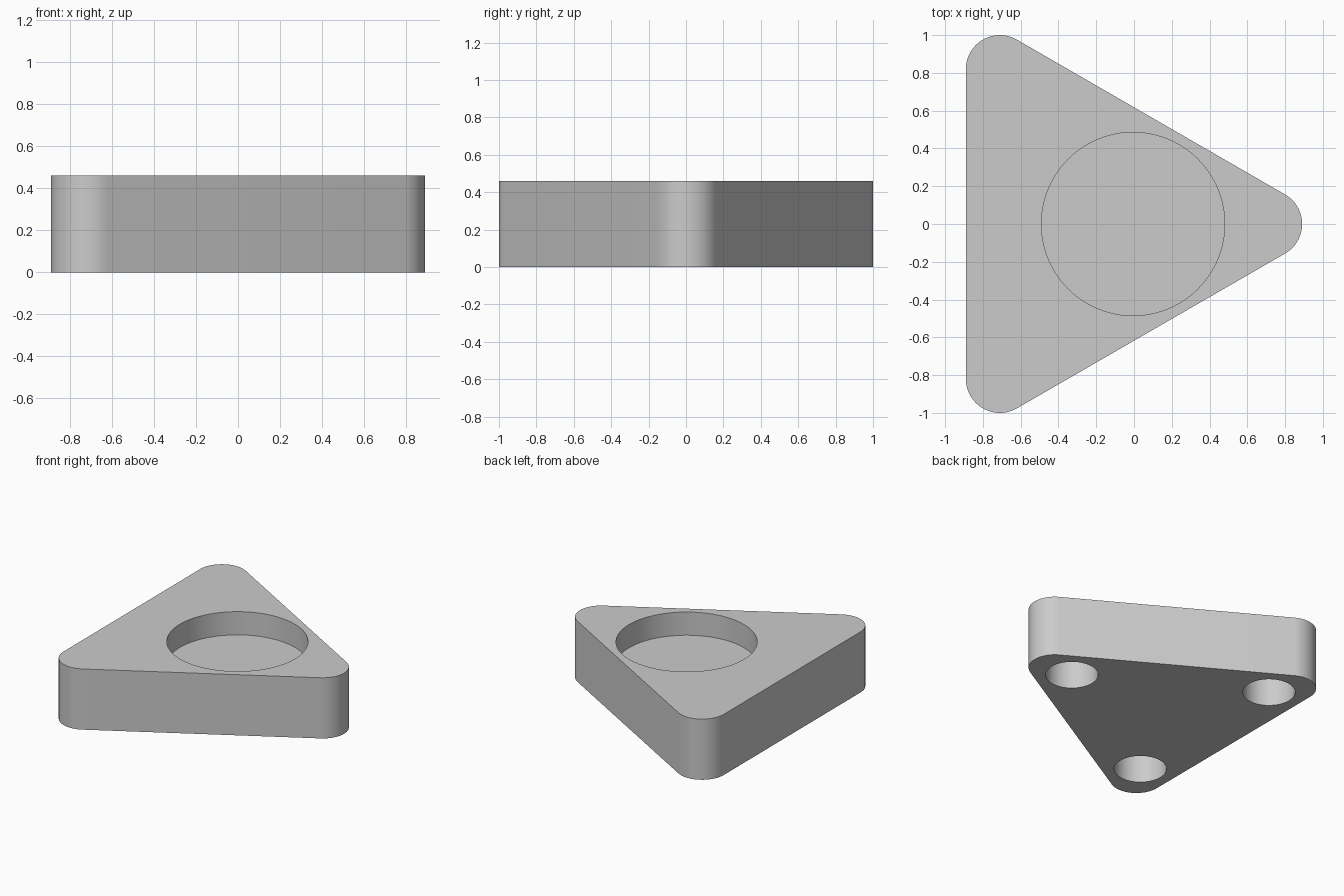
import bpy
import bmesh
from math import cos, sin, pi, radians, sqrt
from mathutils import Vector

default = bpy.data.objects.get("Cube")
if default:
    bpy.data.objects.remove(default, do_unlink=True)

HEIGHT = 0.46
CORNER_R = 0.18
REACH = 2 * (1 - CORNER_R) / sqrt(3)      # centroid to each corner centre
CENTROID = Vector((REACH / 2 - 0.71, 0))
ANGLES = [radians(a) for a in (0, 120, 240)]

grey = bpy.data.materials.new("plain grey")
grey.use_nodes = True
colour = (0.6, 0.6, 0.6, 1)
grey.diffuse_color = colour
grey.node_tree.nodes["Principled BSDF"].inputs["Base Color"].default_value = colour


def polar(angle, radius):
    return Vector((cos(angle), sin(angle))) * radius


def prism(name, outline, z0, z1):
    """Extrude a flat counter-clockwise outline from z0 to z1."""
    bm = bmesh.new()
    base = bm.faces.new([bm.verts.new((p.x, p.y, z0)) for p in outline])
    ext = bmesh.ops.extrude_face_region(bm, geom=[base])["geom"]
    top = [v for v in ext if isinstance(v, bmesh.types.BMVert)]
    bmesh.ops.translate(bm, verts=top, vec=(0, 0, z1 - z0))
    bmesh.ops.recalc_face_normals(bm, faces=bm.faces)
    mesh = bpy.data.meshes.new(name)
    bm.to_mesh(mesh)
    bm.free()
    mesh.materials.append(grey)
    obj = bpy.data.objects.new(name, mesh)
    bpy.context.collection.objects.link(obj)
    return obj


def circle(centre, radius, steps):
    return [centre + polar(2 * pi * i / steps, radius) for i in range(steps)]


# Rounded triangular block
outline = []
for a in ANGLES:
    centre = CENTROID + polar(a, REACH)
    outline += [centre + polar(a + radians(-60 + 5 * i), CORNER_R) for i in range(25)]
block = prism("triangular_block", outline, 0, HEIGHT)

# Cutters: round recess in the top, three round sockets underneath
cutters = [prism("recess_cutter", circle(Vector((-0.005, 0)), 0.485, 96),
                 HEIGHT - 0.176, HEIGHT + 0.1)]
for a in ANGLES:
    centre = CENTROID + polar(a, REACH - 0.153)
    cutters.append(prism("socket_cutter", circle(centre, 0.18, 64), -0.1, 0.23))

bpy.ops.object.select_all(action="DESELECT")
bpy.context.view_layer.objects.active = block
block.select_set(True)
for cutter in cutters:
    cutter.hide_render = True
    mod = block.modifiers.new("cut", "BOOLEAN")
    mod.operation = "DIFFERENCE"
    mod.solver = "EXACT"
    mod.object = cutter
    bpy.ops.object.modifier_apply(modifier=mod.name)
    bpy.data.objects.remove(cutter, do_unlink=True)

bpy.ops.object.shade_smooth_by_angle(angle=radians(30))
